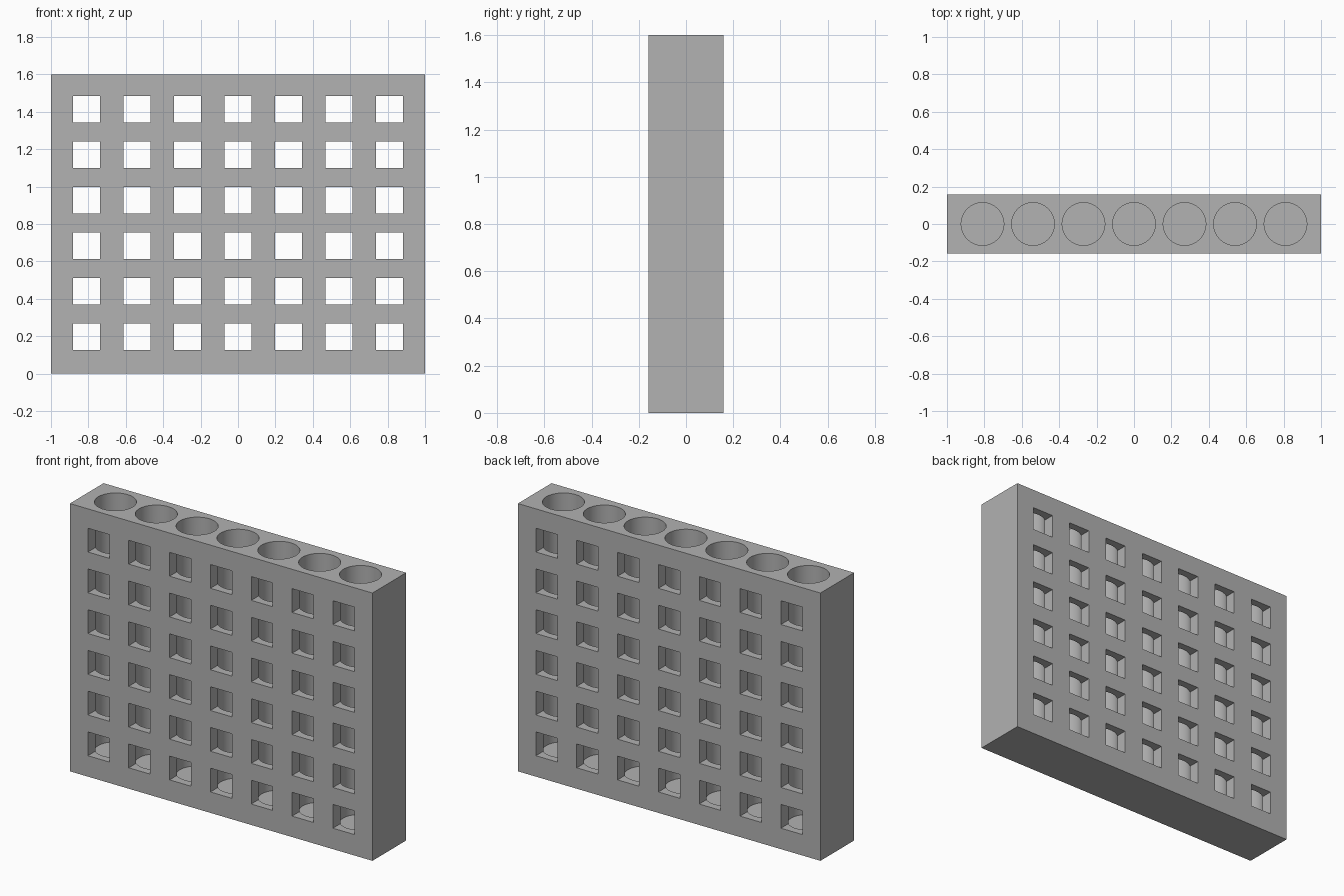
import bpy, bmesh, math
from mathutils import Matrix, Vector

old = bpy.data.objects.get("Cube")
if old:
    bpy.data.objects.remove(old, do_unlink=True)

# Overall block
WIDTH, DEPTH, HEIGHT = 2.0, 0.318, 1.6
# Grid of bores and windows
COLUMNS, ROWS = 7, 6
STEP_X, STEP_Z = 0.27, 0.2434
WINDOW, FIRST_Z = 0.142, 0.196
BORE_RADIUS, BORE_FLOOR = 0.114, 0.113

grey = bpy.data.materials.new("plain_grey")
grey.use_nodes = True
colour = (0.445, 0.445, 0.445, 1)
grey.diffuse_color = colour
grey.node_tree.nodes["Principled BSDF"].inputs["Base Color"].default_value = colour


def make_object(name, bm):
    mesh = bpy.data.meshes.new(name)
    bm.to_mesh(mesh)
    bm.free()
    mesh.materials.append(grey)
    obj = bpy.data.objects.new(name, mesh)
    bpy.context.collection.objects.link(obj)
    return obj


def add_box(bm, centre, size):
    matrix = Matrix.Translation(centre) @ Matrix.Diagonal((*size, 1))
    bmesh.ops.create_cube(bm, size=1, matrix=matrix)


def cut(target, cutter):
    mod = target.modifiers.new(cutter.name, "BOOLEAN")
    mod.operation = "DIFFERENCE"
    mod.solver = "EXACT"
    mod.object = cutter
    cutter.hide_render = True
    bpy.context.view_layer.objects.active = target
    bpy.ops.object.modifier_apply(modifier=mod.name)
    bpy.data.objects.remove(cutter, do_unlink=True)


# Solid rack block
bm = bmesh.new()
add_box(bm, Vector((0, 0, HEIGHT / 2)), (WIDTH, DEPTH, HEIGHT))
rack = make_object("rack_block", bm)

columns = [(i - (COLUMNS - 1) / 2) * STEP_X for i in range(COLUMNS)]

# Round bores, open at the top and closed at the bottom
bm = bmesh.new()
top = HEIGHT + 0.1
for x in columns:
    bmesh.ops.create_cone(
        bm, cap_ends=True, segments=64,
        radius1=BORE_RADIUS, radius2=BORE_RADIUS, depth=top - BORE_FLOOR,
        matrix=Matrix.Translation((x, 0, (top + BORE_FLOOR) / 2)))
cut(rack, make_object("bore_cutter", bm))

# Square windows running from front to back
bm = bmesh.new()
for x in columns:
    for row in range(ROWS):
        add_box(bm, Vector((x, 0, FIRST_Z + row * STEP_Z)), (WINDOW, DEPTH * 2, WINDOW))
cut(rack, make_object("window_cutter", bm))

# Smooth bore walls, sharp edges elsewhere
bpy.ops.object.select_all(action="DESELECT")
rack.select_set(True)
bpy.context.view_layer.objects.active = rack
bpy.ops.object.shade_smooth_by_angle(angle=math.radians(30))
